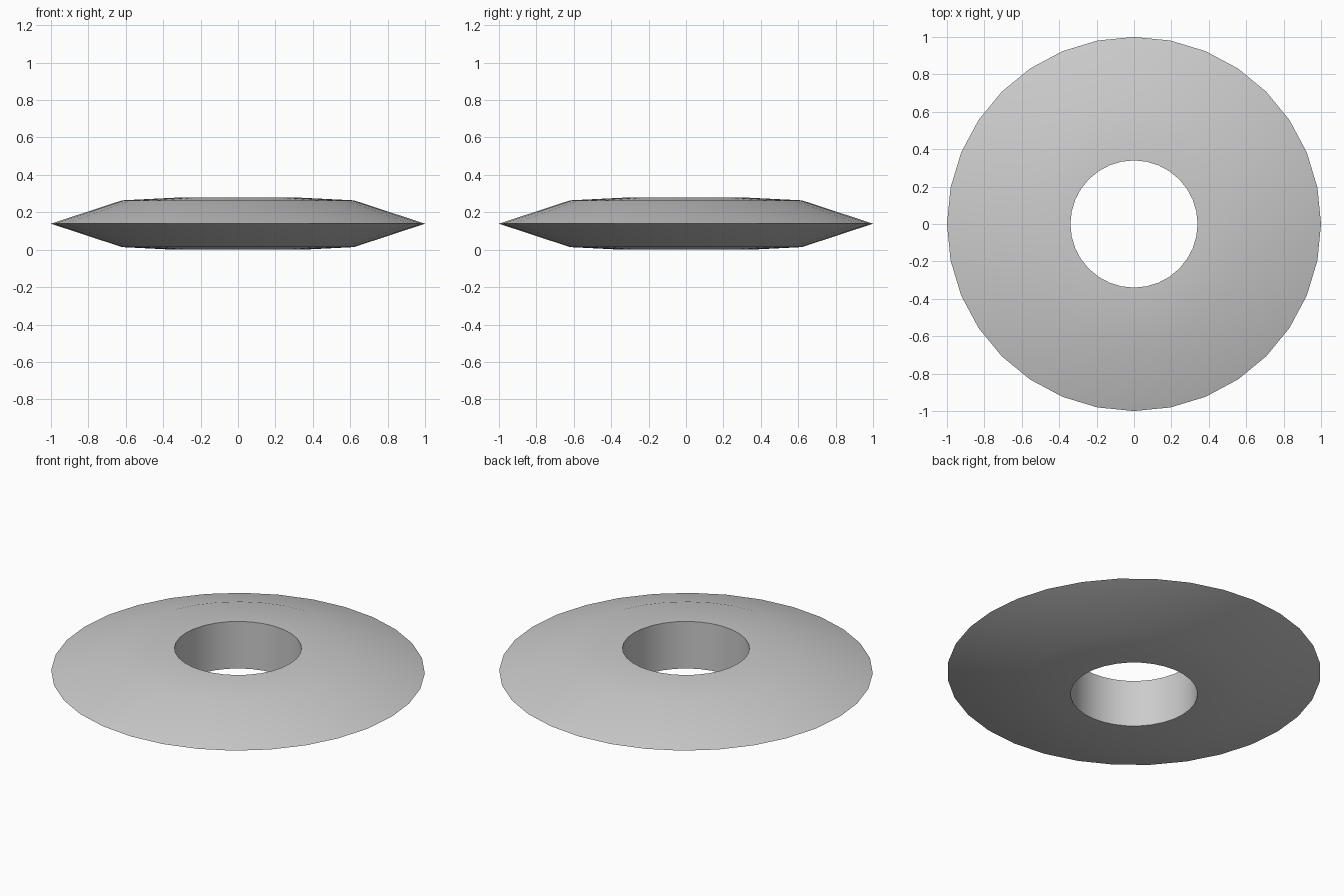
import bpy, bmesh, math

if "Cube" in bpy.data.objects:
    bpy.data.objects.remove(bpy.data.objects["Cube"])

SIDES = 32
# Ring cross-section (radius, height), from lower hole edge round the sharp rim
PROFILE = [(0.34, 0.0), (0.62, 0.014), (1.0, 0.139), (0.62, 0.264), (0.34, 0.278)]

bm = bmesh.new()
rings = []
for i in range(SIDES):
    a = 2 * math.pi * i / SIDES
    rings.append([bm.verts.new((r * math.cos(a), r * math.sin(a), z)) for r, z in PROFILE])

# Skin the outside and the straight hole wall
n = len(PROFILE)
for i in range(SIDES):
    p, q = rings[i], rings[(i + 1) % SIDES]
    for j in range(n):
        k = (j + 1) % n
        bm.faces.new((p[j], q[j], q[k], p[k]))
bmesh.ops.recalc_face_normals(bm, faces=bm.faces)

mesh = bpy.data.meshes.new("bevelled_ring")
bm.to_mesh(mesh)
bm.free()
ring = bpy.data.objects.new("bevelled_ring", mesh)
bpy.context.collection.objects.link(ring)

# Smooth faces, keeping the rim and hole edges sharp
bpy.context.view_layer.objects.active = ring
ring.select_set(True)
bpy.ops.object.shade_smooth_by_angle(angle=math.radians(30))
